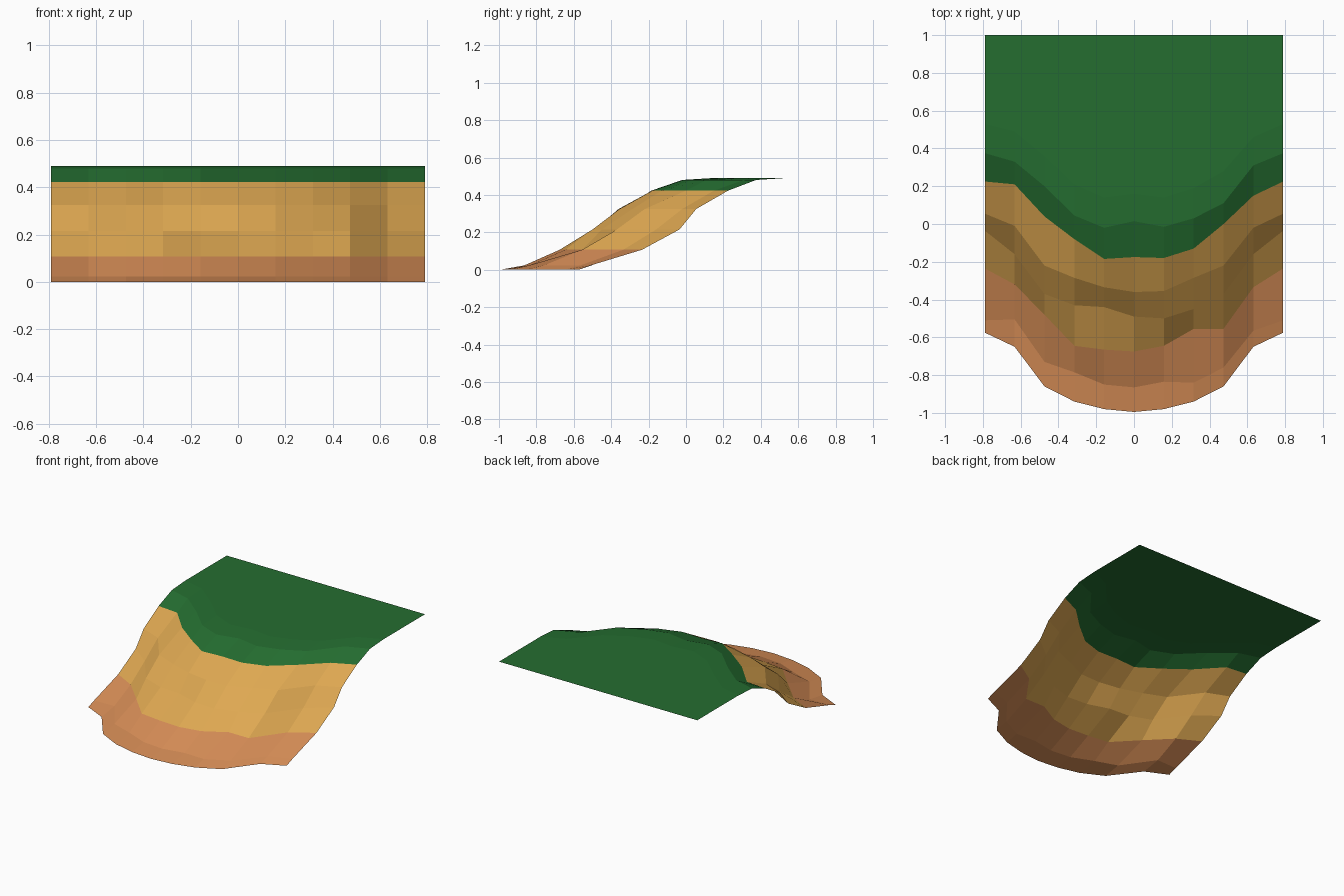
import bpy, bmesh

# Contour lines of the bank: height, then the y position of 11 evenly spaced columns
HALF_WIDTH = 0.79
CONTOURS = [
    (0.000, [-0.575, -0.65, -0.86, -0.94, -0.98, -0.995, -0.98, -0.94, -0.86, -0.65, -0.575]),
    (0.023, [-0.51, -0.505, -0.73, -0.785, -0.85, -0.865, -0.835, -0.84, -0.76, -0.565, -0.51]),
    (0.107, [-0.235, -0.32, -0.48, -0.645, -0.665, -0.675, -0.645, -0.555, -0.555, -0.335, -0.235]),
    (0.215, [-0.035, -0.16, -0.37, -0.43, -0.44, -0.49, -0.50, -0.45, -0.37, -0.16, -0.035]),
    (0.325, [0.055, -0.01, -0.22, -0.285, -0.335, -0.36, -0.355, -0.285, -0.22, -0.02, 0.055]),
    (0.423, [0.225, 0.21, 0.04, -0.08, -0.185, -0.175, -0.18, -0.13, 0.0, 0.15, 0.225]),
    (0.480, [0.375, 0.33, 0.20, 0.045, -0.02, 0.015, -0.015, 0.03, 0.11, 0.31, 0.375]),
    (0.490, [0.53, 0.49, 0.36, 0.21, 0.14, 0.16, 0.14, 0.19, 0.28, 0.46, 0.53]),
    (0.490, [1.0] * 11),
]


def material(name, colour):
    mat = bpy.data.materials.new(name)
    mat.diffuse_color = (*colour, 1)
    return mat


def strip(name, first, last, mat):
    """Flat-shaded sheet spanning contours first..last, facing upward."""
    bm = bmesh.new()
    rows = []
    for z, ys in CONTOURS[first:last + 1]:
        step = 2 * HALF_WIDTH / (len(ys) - 1)
        rows.append([bm.verts.new((-HALF_WIDTH + i * step, y, z)) for i, y in enumerate(ys)])
    for low, high in zip(rows, rows[1:]):
        for i in range(len(low) - 1):
            bm.faces.new((low[i], low[i + 1], high[i + 1], high[i]))
    mesh = bpy.data.meshes.new(name)
    bm.to_mesh(mesh)
    bm.free()
    mesh.materials.append(mat)
    obj = bpy.data.objects.new(name, mesh)
    bpy.context.collection.objects.link(obj)
    return obj


# Clay foot, sandy slope and level grass, meeting along shared contours
strip("clay_foot", 0, 2, material("clay orange", (0.67, 0.265, 0.093)))
strip("sandy_slope", 2, 5, material("sand tan", (0.73, 0.39, 0.083)))
strip("grass_top", 5, 8, material("grass green", (0.018, 0.155, 0.030)))
